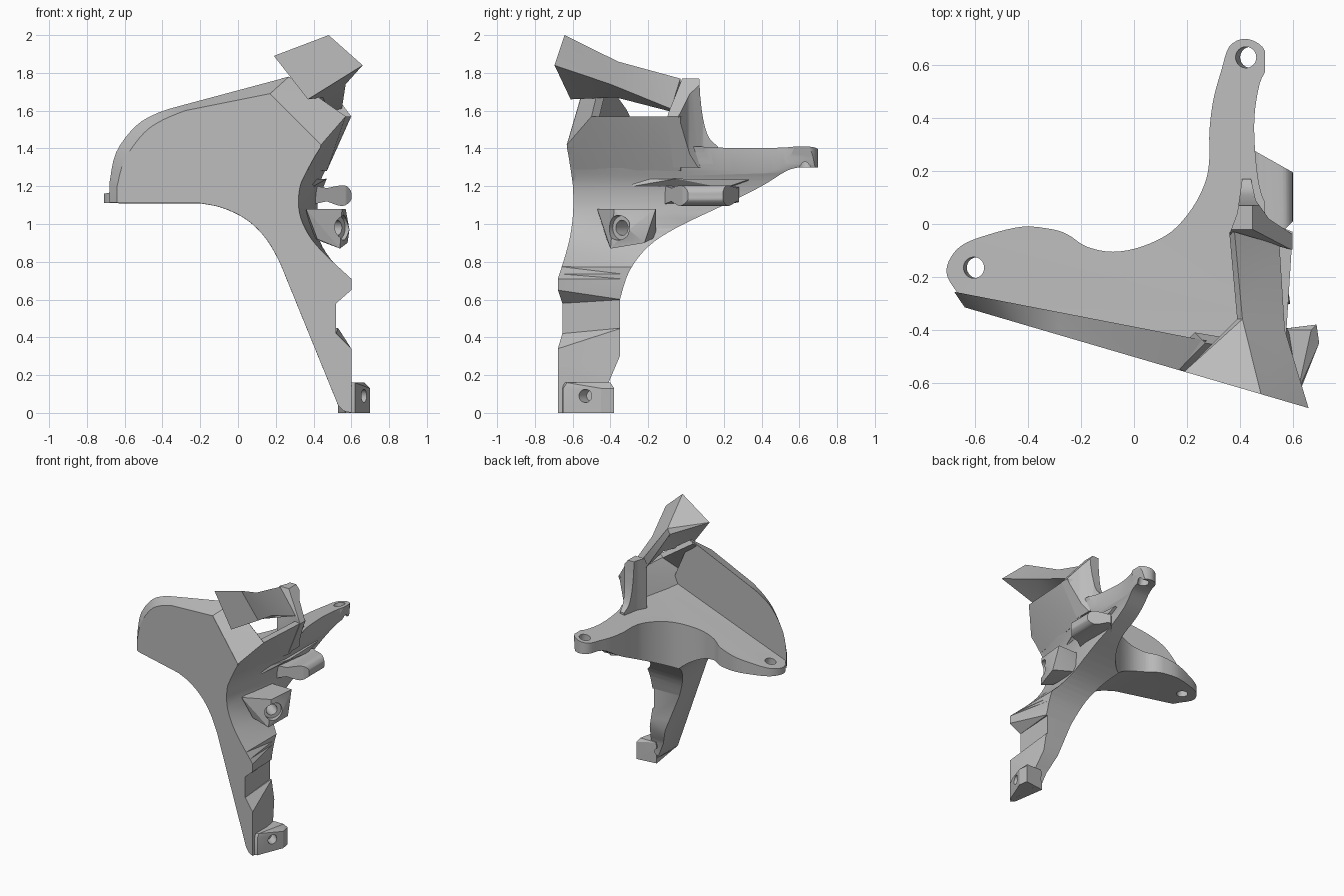
import bpy, bmesh
from mathutils import Vector

cube = bpy.data.objects.get("Cube")
if cube:
    bpy.data.objects.remove(cube)

grey = bpy.data.materials.new("plain grey")
grey.use_nodes = True
grey.diffuse_color = (0.5, 0.5, 0.5, 1)
grey.node_tree.nodes["Principled BSDF"].inputs["Base Color"].default_value = (0.5, 0.5, 0.5, 1)


def finish(name, bm):
    """Turn a bmesh into a grey object."""
    bm.normal_update()
    bmesh.ops.triangulate(bm, faces=bm.faces)
    bmesh.ops.recalc_face_normals(bm, faces=bm.faces)
    mesh = bpy.data.meshes.new(name)
    bm.to_mesh(mesh)
    bm.free()
    mesh.materials.append(grey)
    obj = bpy.data.objects.new(name, mesh)
    bpy.context.collection.objects.link(obj)
    return obj


def loft(name, rings):
    """Closed solid through rings with equal point counts."""
    bm = bmesh.new()
    loops = [[bm.verts.new(p) for p in ring] for ring in rings]
    for a, b in zip(loops, loops[1:]):
        for i in range(len(a)):
            j = (i + 1) % len(a)
            bm.faces.new((a[i], a[j], b[j], b[i]))
    bm.faces.new(loops[0][::-1])
    bm.faces.new(loops[-1])
    return finish(name, bm)


def prism(name, pts, axis, lo, hi):
    """Extrude a flat profile along x, y or z."""
    def place(p, d):
        p = list(p)
        p.insert(axis, d)
        return p
    return loft(name, [[place(p, d) for p in pts] for d in (lo, hi)])


def hull(name, pts):
    bm = bmesh.new()
    for p in pts:
        bm.verts.new(p)
    bmesh.ops.convex_hull(bm, input=bm.verts)
    extra = [v for v in bm.verts if not v.link_faces]
    bmesh.ops.delete(bm, geom=extra, context="VERTS")
    return finish(name, bm)


def rod(name, centre, direction, radius, depth):
    rot = Vector(direction).to_track_quat("Z", "Y").to_matrix().to_4x4()
    rot.translation = centre
    bm = bmesh.new()
    bmesh.ops.create_cone(bm, cap_ends=True, segments=32, radius1=radius,
                          radius2=radius, depth=depth, matrix=rot)
    return finish(name, bm)


def boolean(obj, tool, operation):
    mod = obj.modifiers.new("cut", "BOOLEAN")
    mod.object, mod.operation, mod.solver = tool, operation, "EXACT"
    bpy.context.view_layer.objects.active = obj
    bpy.ops.object.modifier_apply(modifier=mod.name)
    bpy.data.objects.remove(tool)


def curve(pts, steps=4):
    """Smooth open curve through the points."""
    pts = [Vector(p) for p in pts]
    ext = [pts[0]] + pts + [pts[-1]]
    out = []
    for a, b, c, d in zip(ext, ext[1:], ext[2:], ext[3:]):
        for k in range(steps):
            t = k / steps
            out.append(0.5 * (2 * b + (c - a) * t + (2 * a - 5 * b + 4 * c - d) * t * t
                              + (3 * b - a - 3 * c + d) * t ** 3))
    return [tuple(p) for p in out] + [tuple(pts[-1])]


def front_y(x):
    return -0.315 - 0.293 * (x + 0.64)


def back_y(x):
    return -0.26 - 0.194 * (x + 0.66)


# Body: front outline whose right flank leans outward towards the back
flank = curve([(0.44, 1.41), (0.36, 1.28), (0.325, 1.18), (0.325, 1.06),
               (0.37, 0.95), (0.45, 0.85), (0.6, 0.71)])
notches = [(0.6, 0.65), (0.52, 0.58), (0.52, 0.42), (0.6, 0.34), (0.6, 0), (0.56, 0.01), (0.53, 0.04)]
arch = curve([(0.22, 0.8), (0.15, 0.92), (0.05, 1.02), (-0.08, 1.085), (-0.2, 1.11)])
outline = [(-0.71, 1.11), (-0.71, 1.16)] + flank + notches + arch


def lean(x, z, amount):
    """Flank moves outward, while the notched leg narrows to a plain edge."""
    if x < 0.3:
        return x, z
    if z < 0.8:
        if 0.3 < z < 0.7:
            z = 0.6 if z > 0.5 else 0.45
        return min(x, 0.53 if z > 0.1 else x), z
    return x + amount * max(0, min(0.1, (z - 0.8) * 0.4, (1.55 - z) * 0.4)), z


rings = [[(x, front_y(x), z) for x, z in outline]]
for y, amount in ((-0.34, 0.55), (-0.05, 1), (0.8, 1)):
    moved = [lean(x, z, amount) for x, z in outline]
    # keep a hair of width where notch corners meet
    rings.append([(x, max(y, front_y(x) + 0.02), z - 0.001 * i / len(moved))
                  for i, (x, z) in enumerate(moved)])
body = loft("body", rings)

# Plan outline with the rear arm and the side ear
arm = curve([(0.6, -0.03), (0.52, 0.05), (0.48, 0.12), (0.46, 0.25), (0.455, 0.4), (0.475, 0.53),
             (0.505, 0.6), (0.485, 0.67), (0.42, 0.7), (0.36, 0.67), (0.33, 0.58), (0.3, 0.47),
             (0.285, 0.35), (0.285, 0.25), (0.27, 0.16), (0.22, 0.06), (0.14, -0.03), (0.03, -0.085),
             (-0.08, -0.105), (-0.18, -0.085), (-0.25, -0.04), (-0.31, -0.02), (-0.42, -0.01),
             (-0.55, -0.04), (-0.65, -0.08), (-0.7, -0.14), (-0.705, -0.2), (-0.66, -0.27)])
plan = [(-0.62, -0.34), (-0.62, -1), (0.8, -1), (0.8, -0.05)] + arm
boolean(body, prism("plan_tool", plan, 2, -0.2, 1.9), "INTERSECT")

# Side outline with the swept underside
sweep = curve([(-0.35, 0.6), (-0.3, 0.75), (-0.2, 0.88), (-0.05, 0.98), (0.2, 1.1),
               (0.4, 1.2), (0.53, 1.28), (0.6, 1.3)])
side = [(-1, -0.1), (-0.41, -0.1), (-0.41, 0.16), (-0.35, 0.3)] + sweep + [(0.8, 1.3), (0.8, 1.6), (-1, 1.6)]
boolean(body, prism("side_tool", side, 0, -1, 1), "INTERSECT")
for x, y, z in ((-0.605, -0.165, 1.18), (0.42, 0.63, 1.41)):
    boolean(body, rod("hole", (x, y, z), (-0.2, 0, 1), 0.04, 0.6), "DIFFERENCE")

# Front wall standing above the shelf, with a bevelled rounded top
inner = curve([(-0.64, 1.2), (-0.6, 1.34), (-0.5, 1.48), (-0.4, 1.55), (-0.28, 1.6)]) + [(0.17, 1.69)]
outer = curve([(-0.68, 1.22), (-0.645, 1.38), (-0.54, 1.52), (-0.42, 1.59), (-0.29, 1.63)]) + [(0.27, 1.78)]
low = [(0.44, 1.42), (0.37, 1.29), (0.3, 1.15), (-0.2, 1.115)]
front = inner + low + [(-0.64, 1.115)]
back = outer + low + [(-0.68, 1.115)]
loft("front_wall", [[(x, front_y(x), z) for x, z in front], [(x, back_y(x), z) for x, z in back]])


def panel(name, pts, offset):
    hull(name, pts + [tuple(Vector(p) + Vector(offset)) for p in pts])


# Corner facet and flared right wall of the open box
panel("corner_facet", [(0.17, -0.55, 1.69), (0.27, -0.45, 1.78), (0.44, -0.63, 1.42),
                       (0.57, -0.5, 1.57)], (-0.04, 0.04, -0.01))
panel("right_wall", [(0.44, -0.63, 1.42), (0.57, -0.5, 1.57), (0.6, -0.03, 1.57),
                     (0.47, -0.03, 1.28), (0.37, -0.6, 1.29)], (-0.05, 0.02, 0))

# Rear horn: a fin sweeping up from the arm
horn = [(-0.1, 1.3), (-0.1, 1.57), (-0.02, 1.77), (0.07, 1.77)] + curve(
    [(0.075, 1.68), (0.09, 1.56), (0.12, 1.46), (0.17, 1.41)]) + [(0.17, 1.3)]
horn_obj = prism("rear_horn", horn, 0, 0.34, 0.62)
boolean(horn_obj, prism("horn_tool", [(0.36, 1.2), (0.36, 1.77), (0.44, 1.78), (0.6, 1.57),
                                      (0.47, 1.28)], 1, -0.3, 0.4), "INTERSECT")
boolean(horn_obj, prism("horn_plan", [(0.36, -0.04), (0.61, -0.1), (0.6, -0.04), (0.51, 0.02),
                                      (0.46, 0.09), (0.44, 0.18), (0.41, 0.18), (0.39, 0.04)],
                        2, 1, 2), "INTERSECT")

# Tapered top bar flaring to the front
loft("top_bar", [
    [(x, front_y(x), z) for x, z in ((0.19, 1.89), (0.48, 2), (0.66, 1.84), (0.37, 1.66))],
    [(0.39, -0.36, 1.82), (0.41, -0.36, 1.86), (0.57, -0.4, 1.74), (0.45, -0.37, 1.67)],
    [(0.36, -0.03, 1.7), (0.38, -0.03, 1.77), (0.55, -0.08, 1.61), (0.48, -0.06, 1.59)]])

# Middle lug with a stepped hole
lug = hull("middle_lug", [(0.36, -0.47, 1.08), (0.55, -0.38, 1.08), (0.57, -0.16, 1.08),
                          (0.36, -0.16, 1.08), (0.59, -0.3, 0.97), (0.58, -0.22, 0.9),
                          (0.54, -0.4, 0.87), (0.38, -0.16, 0.93), (0.42, -0.42, 0.92)])
boolean(lug, rod("bore", (0.56, -0.36, 0.98), (0.8, -0.6, 0), 0.065, 0.08), "DIFFERENCE")
boolean(lug, rod("hole", (0.5, -0.32, 0.98), (0.8, -0.6, 0), 0.04, 0.7), "DIFFERENCE")

# Foot tab with a slanted hole
foot = hull("foot_tab", [(x, y, z) for z in (0, 0.13) for x, y in
                         ((0.57, -0.66), (0.62, -0.65), (0.7, -0.45), (0.69, -0.38), (0.53, -0.4))]
            + [(0.58, -0.65, 0.16), (0.62, -0.63, 0.16), (0.67, -0.4, 0.16), (0.54, -0.4, 0.16)])
boolean(foot, rod("hole", (0.65, -0.52, 0.09), (0.8, -0.6, 0), 0.035, 0.6), "DIFFERENCE")

# Rounded side prong, tapered in plan
tip = curve([(0.47, 1.19), (0.56, 1.205), (0.595, 1.18), (0.6, 1.15), (0.595, 1.12),
             (0.55, 1.095), (0.47, 1.12)])
prong = prism("side_prong", [(0.38, 1.21)] + tip + [(0.38, 1.1)], 1, -0.2, 0.35)
boolean(prong, prism("prong_tool", [(0.38, -0.13), (0.57, -0.02), (0.61, 0.02), (0.61, 0.19),
                                    (0.45, 0.28), (0.38, 0.2)], 2, 1, 1.4), "INTERSECT")

# Thin ridge above the prong
hull("side_ridge", [(0.38, -0.3, 1.235), (0.47, -0.05, 1.24), (0.455, 0.33, 1.235),
                    (0.4, 0.33, 1.22), (0.4, -0.28, 1.2), (0.45, 0.2, 1.19)])

bpy.ops.object.select_all(action="DESELECT")
for obj in bpy.context.scene.objects:
    if obj.type == "MESH":
        obj.select_set(True)
bpy.context.view_layer.objects.active = body
bpy.ops.object.shade_smooth_by_angle(angle=0.5)
